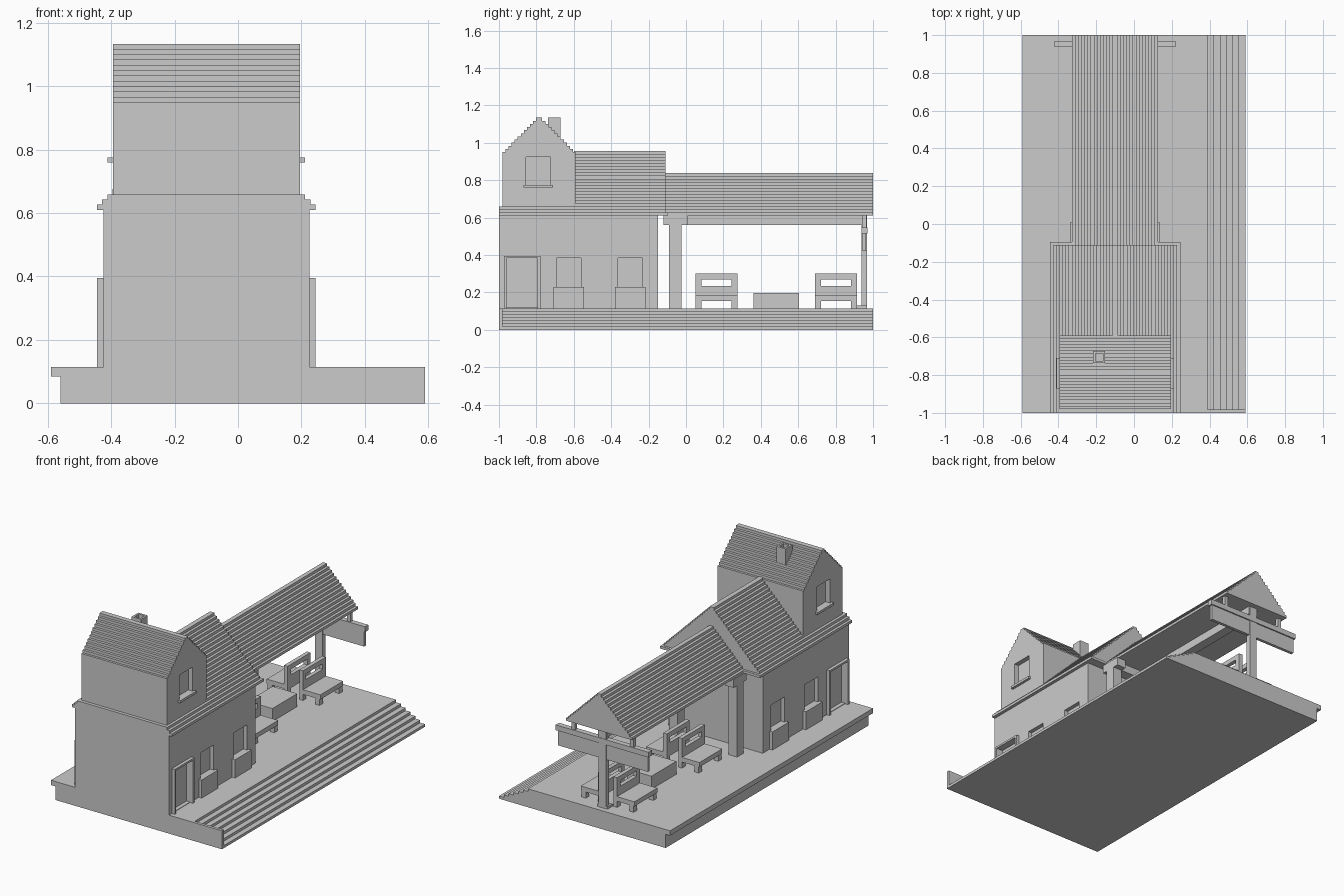
import bpy, bmesh
from mathutils import Vector

if "Cube" in bpy.data.objects:
    bpy.data.objects.remove(bpy.data.objects["Cube"])

CX = -0.10          # centre line of the building and canopy
STEP = 0.0165       # tile course on every roof
DECK = 0.115        # platform height


def finish(name, bm):
    bmesh.ops.recalc_face_normals(bm, faces=bm.faces)
    me = bpy.data.meshes.new(name)
    bm.to_mesh(me)
    bm.free()
    ob = bpy.data.objects.new(name, me)
    bpy.context.collection.objects.link(ob)
    return ob


def box(name, x, y, z):
    bm = bmesh.new()
    bmesh.ops.create_cube(bm, size=1)
    for v in bm.verts:
        v.co = Vector([(r[0] + r[1]) / 2 + c * (r[1] - r[0]) for r, c in zip((x, y, z), v.co)])
    return finish(name, bm)


def extrude(name, pts, axis, a, b):
    """Extrude a (horizontal, z) profile along x or y from a to b."""
    bm = bmesh.new()
    verts = [bm.verts.new((a, h, z) if axis == 'x' else (h, a, z)) for h, z in pts]
    face = bm.faces.new(verts)
    new = bmesh.ops.extrude_face_region(bm, geom=[face])['geom']
    d = Vector((b - a, 0, 0)) if axis == 'x' else Vector((0, b - a, 0))
    bmesh.ops.translate(bm, vec=d, verts=[g for g in new if isinstance(g, bmesh.types.BMVert)])
    return finish(name, bm)


def gable(centre, half, z0, z1, courses, keep=None):
    """Stepped gable profile; keep limits it to the lowest courses."""
    h = (z1 - z0) / courses
    right = []
    for i in range(keep or courses):
        w = half - i * STEP
        right += [(w, z0 + i * h), (w, z0 + (i + 1) * h)]
    return [(centre + w, z) for w, z in right] + [(centre - w, z) for w, z in reversed(right)]


def cut(target, cutters):
    for c in cutters:
        c.hide_render = True
        c.hide_set(True)
        m = target.modifiers.new('recess', 'BOOLEAN')
        m.operation = 'DIFFERENCE'
        m.solver = 'EXACT'
        m.object = c


def span(side, near, far):
    """x range on one side of the building centre line."""
    return tuple(sorted((CX + side * near, CX + side * far)))


# Platform with overhanging left lip and steps down on the right
profile = [(-0.56, 0), (-0.56, 0.085), (-0.59, 0.085), (-0.59, DECK), (0.39, DECK)]
rise, tread = DECK / 7, 0.2 / 6
for i in range(6):
    z = DECK - (i + 1) * rise
    profile += [(0.39 + i * tread, z), (0.39 + (i + 1) * tread, z)]
profile.append((0.59, 0))
extrude('platform', profile, 'y', -1, 1)
box('step_end_wall', (0.38, 0.59), (-1, -0.982), (0, DECK))

# Ground floor and upper storey walls
ground = box('ground_floor', (CX - 0.325, CX + 0.325), (-1, -0.15), (DECK, 0.612))
upper = extrude('upper_storey', [(-0.98, 0.64), (-0.59, 0.64)] +
                [(-0.59, 0.95)] + gable(-0.785, 0.181, 0.95, 1.134, 11) + [(-0.98, 0.95)],
                'x', CX - 0.295, CX + 0.295)

# Roofs
extrude('front_eaves', gable(CX, 0.345, 0.61, 0.955, 21, 3), 'y', -1, -0.59)
extrude('main_roof', gable(CX, 0.345, 0.61, 0.955, 21), 'y', -0.6, -0.11)
box('main_eave_edge', (CX - 0.345, CX + 0.345), (-0.12, -0.095), (0.61, 0.626))
extrude('canopy_roof', gable(CX, 0.228, 0.61, 0.838, 14), 'y', -0.12, 1)

# Doors, windows and planters on both long sides
ground_cuts, upper_cuts = [], []
for s, tag in ((1, 'right'), (-1, 'left')):
    out = span(s, 0.32, 0.345)
    deep = span(s, 0.30, 0.4)
    for y in (-0.967, -0.787):
        box(f'door_frame_{tag}', out, (y - 0.006, y + 0.008), (DECK, 0.395))
    box(f'door_lintel_{tag}', out, (-0.973, -0.779), (0.383, 0.395))
    ground_cuts.append(box(f'door_cutter_{tag}', deep, (-0.959, -0.793), (DECK + 0.003, 0.383)))
    for y in (-0.627, -0.298):
        ground_cuts.append(box(f'window_cutter_{tag}', deep, (y - 0.066, y + 0.066), (0.2, 0.385)))
        box(f'planter_{tag}', span(s, 0.29, 0.345), (y - 0.081, y + 0.081), (DECK, 0.228))
    upper_cuts.append(box(f'upper_window_cutter_{tag}', span(s, 0.265, 0.4), (-0.855, -0.725), (0.775, 0.925)))
    box(f'upper_sill_{tag}', span(s, 0.28, 0.311), (-0.87, -0.71), (0.76, 0.775))
cut(ground, ground_cuts)
cut(upper, upper_cuts)

# Chimney with a sunken flue
chimney = box('chimney', (-0.217, -0.153), (-0.737, -0.672), (0.98, 1.134))
cut(chimney, [box('flue_cutter', (-0.205, -0.165), (-0.724, -0.685), (1.09, 1.2))])

# Canopy timbers
box('ridge_beam', (CX - 0.03, CX + 0.03), (-0.12, 0.965), (0.56, 0.612))
box('cross_beam', (CX - 0.228, CX + 0.228), (-0.09, -0.025), (0.56, 0.612))
for s in (1, -1):
    box('canopy_post', span(s, 0.175, 0.235), (-0.09, -0.025), (DECK, 0.565))
    box('post_cap', span(s, 0.175, 0.235), (-0.12, 0.01), (0.56, 0.612))

# End post carrying a hanging board
box('end_post', (CX - 0.026, CX + 0.026), (0.937, 0.967), (DECK, 0.612))
box('end_post_base', (CX - 0.035, CX + 0.035), (0.915, 0.967), (DECK, 0.13))
box('board_rail', (CX - 0.32, CX + 0.32), (0.937, 0.97), (0.515, 0.548))
box('hanging_board', (CX - 0.31, CX + 0.31), (0.943, 0.962), (0.42, 0.52))
for s in (1, -1):
    box('board_hanger', span(s, 0.19, 0.215), (0.943, 0.965), (0.54, 0.612))

# Back-to-back benches
for y0, y1 in ((0.05, 0.275), (0.69, 0.915)):
    for s in (1, -1):
        back = span(s, 0.04, 0.065)
        box('bench_seat', span(s, 0.04, 0.185), (y0, y1), (0.153, 0.182))
        box('bench_back_lower', back, (y0, y1), (0.18, 0.235))
        box('bench_back_upper', back, (y0, y1), (0.27, 0.3))
        for a in (y0, y1 - 0.032):
            box('bench_back_side', back, (a, a + 0.032), (DECK, 0.3))
            box('bench_leg', span(s, 0.15, 0.18), (a, a + 0.032), (DECK, 0.155))

# Low crate between the benches
box('low_table', (CX - 0.085, CX + 0.085), (0.36, 0.605), (DECK, 0.196))
